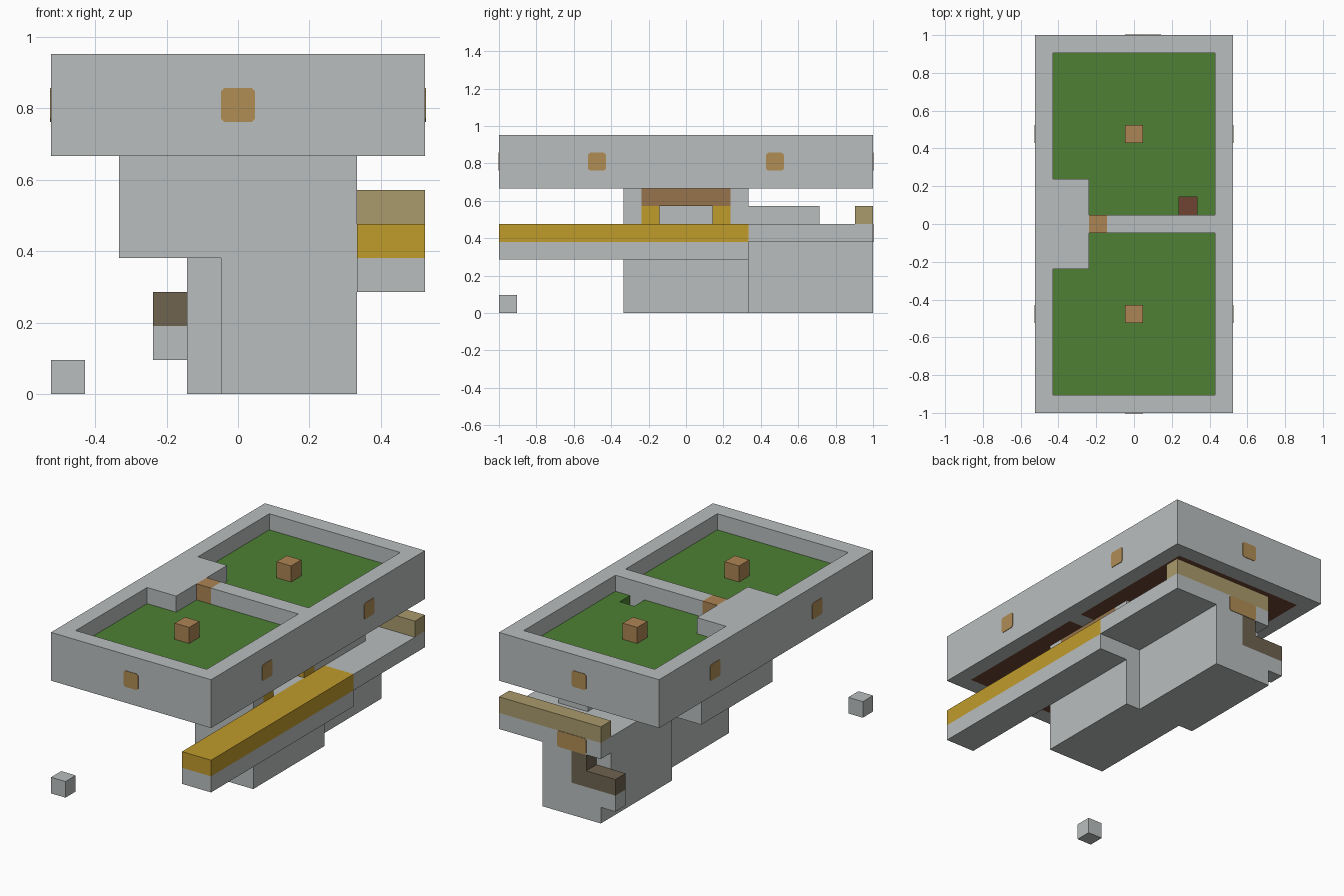
import bpy, bmesh
from mathutils import Vector

cube = bpy.data.objects.get("Cube")
if cube:
    bpy.data.objects.remove(cube, do_unlink=True)

U = 2 / 21                      # one building block
W, L = 11, 21                   # footprint in blocks


def material(name, code):
    def lin(c):
        c /= 255
        return c / 12.92 if c < 0.04045 else ((c + 0.055) / 1.055) ** 2.4
    rgba = [lin(c) for c in bytes.fromhex(code)] + [1]
    m = bpy.data.materials.new(name)
    m.use_nodes = True
    m.diffuse_color = rgba
    m.node_tree.nodes["Principled BSDF"].inputs["Base Color"].default_value = rgba
    return m


stone = material("stone_grey", "BABEBE")
grass = material("grass_green", "4E8033")
dirt = material("dirt_brown", "6E4432")
crate = material("crate_brown", "AC8554")
gold = material("golden_yellow", "C09B2B")
tan = material("dull_tan", "AA9B6C")
plank = material("plank_brown", "96744C")
umber = material("umber", "6E6350")
lamp = material("lamp_ochre", "B08D55")


def place(x, y, z):
    return Vector(((x - W / 2) * U, (y - L / 2) * U, z * U))


def finish(name, bm, mat):
    bmesh.ops.recalc_face_normals(bm, faces=bm.faces)
    me = bpy.data.meshes.new(name)
    bm.to_mesh(me)
    bm.free()
    me.materials.append(mat)
    ob = bpy.data.objects.new(name, me)
    bpy.context.collection.objects.link(ob)
    return ob


def prism(bm, points, direction):
    """Extrude a closed outline along a direction."""
    face = bm.faces.new([bm.verts.new(p) for p in points])
    new = bmesh.ops.extrude_face_region(bm, geom=[face])["geom"]
    verts = [v for v in new if isinstance(v, bmesh.types.BMVert)]
    bmesh.ops.translate(bm, verts=verts, vec=direction)


def slab(name, mat, outline, z0, z1):
    bm = bmesh.new()
    prism(bm, [place(x, y, z0) for x, y in outline], Vector((0, 0, (z1 - z0) * U)))
    return finish(name, bm, mat)


def blocks(name, mat, *boxes):
    """Boxes given as (x range, y range, z range) in blocks."""
    bm = bmesh.new()
    for (x0, x1), (y0, y1), (z0, z1) in boxes:
        base = [(x0, y0), (x1, y0), (x1, y1), (x0, y1)]
        prism(bm, [place(x, y, z0) for x, y in base], Vector((0, 0, (z1 - z0) * U)))
    return finish(name, bm, mat)


def plate(name, centre, right, normal, width=1):
    """Thin lamp plate with clipped corners, lying on a wall."""
    w, h, c = width * U / 2, U / 2, U * 0.1
    outline = [(-w + c, -h), (w - c, -h), (w, -h + c), (w, h - c),
               (w - c, h), (-w + c, h), (-w, h - c), (-w, -h + c)]
    right, normal, up = Vector(right), Vector(normal), Vector((0, 0, 1))
    bm = bmesh.new()
    mid = place(*centre) - normal * 0.002
    prism(bm, [mid + right * a + up * b for a, b in outline], normal * 0.005)
    return finish(name, bm, lamp)


# Garden tray: rim, dividing wall and corner platform
blocks("tray_rim", stone,
       ((0, W), (0, 1), (7, 10)), ((0, W), (20, L), (7, 10)),
       ((0, 1), (1, 20), (7, 10)), ((10, W), (1, 20), (7, 10)))
blocks("tray_platform", stone, ((1, 3), (8, 13), (7, 10)))
blocks("dividing_wall", stone, ((4, 10), (10, 11), (7, 10)), ((3, 4), (10, 11), (7, 9)))
blocks("wall_door", crate, ((3, 4), (10, 11), (9, 10)))

# Two planted beds, the back one with a small hatch hole
front_bed = [(1, 1), (10, 1), (10, 10), (3, 10), (3, 8), (1, 8)]
back_bed = [(1, 20), (1, 13), (3, 13), (3, 11), (10, 11), (10, 20)]
back_turf = back_bed[:4] + [(8, 11), (8, 12), (9, 12), (9, 11)] + back_bed[4:]
for side, soil, turf in (("front", front_bed, front_bed), ("back", back_bed, back_turf)):
    slab(side + "_soil", dirt, soil, 7, 8)
    slab(side + "_turf", grass, turf, 8, 9)
for side, y in (("front", 5), ("back", 15)):
    blocks(side + "_crate", crate, ((5, 6), (y, y + 1), (9, 10)))

# Lamps on the tray walls
plate("front_lamp", (W / 2, 0, 8.5), (1, 0, 0), (0, -1, 0))
plate("back_lamp", (W / 2, L, 8.5), (1, 0, 0), (0, 1, 0))
for side, x, n in (("left", W, 1), ("right", 0, -1)):
    for y in (5.5, 15.5):
        plate(side + "_lamp", (x, y, 8.5), (0, 1, 0), (n, 0, 0))

# Neck with a doorway in its side, and the lower body
blocks("neck", stone,
       ((2, 8), (7, 14), (4, 7)), ((8, 9), (7, 8), (4, 7)), ((8, 9), (13, 14), (4, 7)),
       ((8, 9), (8, 13), (4, 5)))
blocks("door_posts", gold, ((8, 9), (8, 9), (5, 6)), ((8, 9), (12, 13), (5, 6)))
blocks("door_lintel", plank, ((8, 9), (8, 13), (6, 7)))
blocks("lower_body", stone, ((5, 9), (7, 14), (0, 4)))

# Long side walkway
blocks("walkway_base", stone, ((9, 11), (0, 14), (3, 4)))
blocks("walkway_top", gold, ((9, 11), (0, 14), (4, 5)))

# Rear wing with deck, railing and stepped ledge
blocks("rear_body", stone,
       ((4, 8), (14, 20), (0, 4)), ((4, 8), (20, 21), (0, 2)), ((6, 8), (20, 21), (2, 4)))
blocks("rear_deck", stone, ((4, 11), (14, 21), (4, 5)))
blocks("deck_step", stone, ((7, 9), (14, 18), (5, 6)))
blocks("deck_railing", tan, ((4, 11), (20, 21), (5, 6)))
blocks("ledge", umber, ((3, 6), (20, 21), (2, 3)), ((5, 6), (20, 21), (3, 4)))
blocks("ledge_bracket", stone, ((3, 4), (20, 21), (1, 2)))
plate("deck_lamp", (6, L, 4.5), (1, 0, 0), (0, 1, 0), 2)

# Loose marker stone on the ground
blocks("marker_stone", stone, ((0, 1), (0, 1), (0, 1)))
